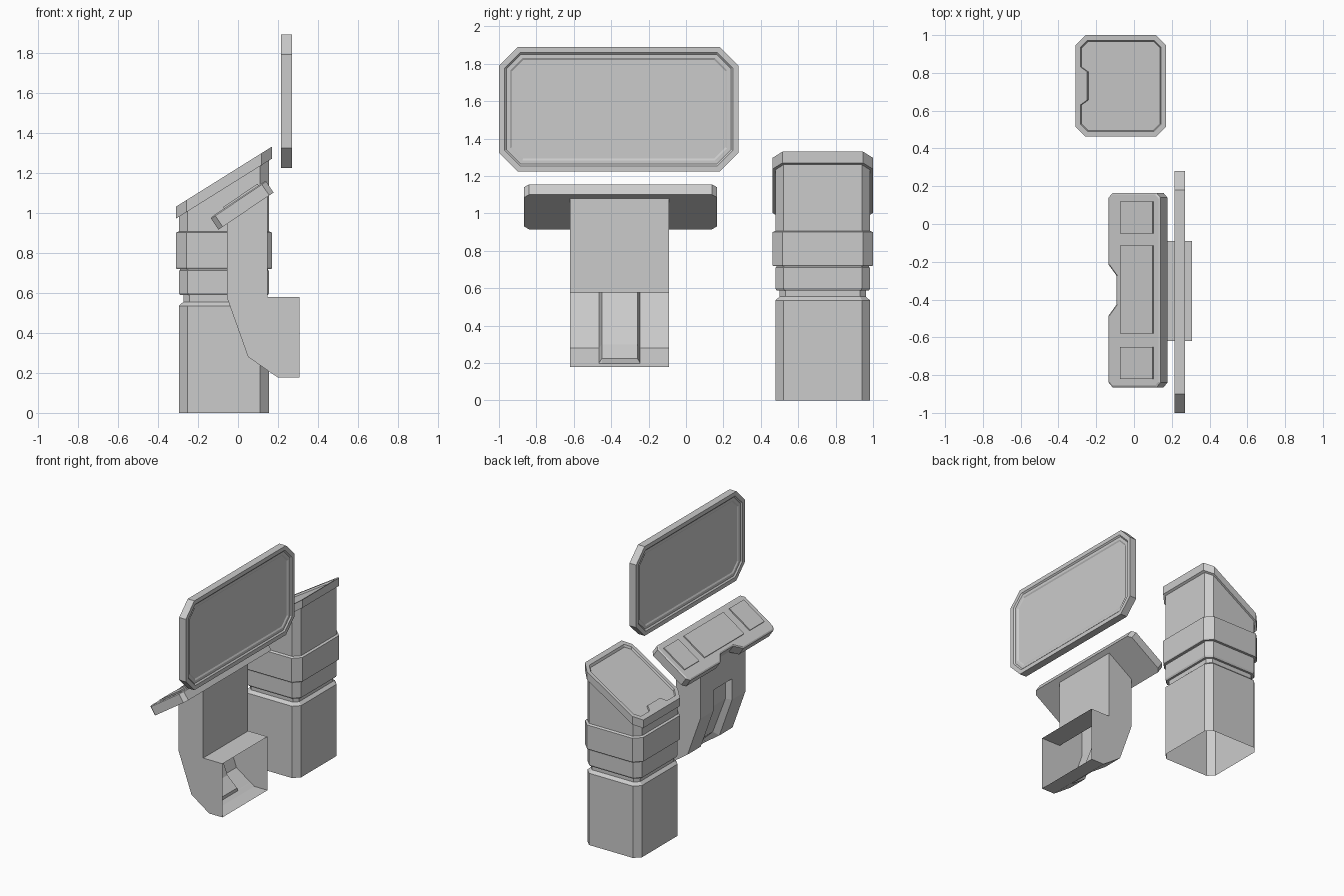
import bpy, bmesh, math

if "Cube" in bpy.data.objects:
    bpy.data.objects.remove(bpy.data.objects["Cube"])


def finish(name, bm):
    bmesh.ops.remove_doubles(bm, verts=bm.verts, dist=1e-5)
    bmesh.ops.recalc_face_normals(bm, faces=bm.faces)
    me = bpy.data.meshes.new(name)
    bm.to_mesh(me)
    bm.free()
    ob = bpy.data.objects.new(name, me)
    bpy.context.collection.objects.link(ob)
    return ob


def octagon(cu, cv, hu, hv, c, inset=0.0, notch=None):
    """Chamfered rectangle; notch = (half width, depth, slope) cut in the -u side."""
    hu, hv, c = hu - inset, hv - inset, c - 0.586 * inset
    pts = [(-hu + c, -hv), (hu - c, -hv), (hu, -hv + c), (hu, hv - c),
           (hu - c, hv), (-hu + c, hv), (-hu, hv - c)]
    if notch:
        w, d, s = notch
        pts += [(-hu, w), (-hu + d, w - s), (-hu + d, -w + s), (-hu, -w)]
    pts.append((-hu, -hv + c))
    return [(cu + u, cv + v) for u, v in pts]


def loft(name, rings, start=False, end=False):
    bm = bmesh.new()
    vr = [[bm.verts.new(p) for p in r] for r in rings]
    n = len(vr[0])
    for a, b in zip(vr, vr[1:]):
        for i in range(n):
            j = (i + 1) % n
            bm.faces.new((a[i], a[j], b[j], b[i]))
    if start:
        bm.faces.new(vr[0][::-1])
    if end:
        bm.faces.new(vr[-1])
    return finish(name, bm)


# Pedestal body: open-bottomed chamfered column with groove and band
def slope(x):
    return 0.97 + (x + 0.31) * 0.625


PX, PY, HX, HY = -0.07, 0.731, 0.225, 0.253
levels = [(0, 0), (0.535, 0), (0.555, 0.022), (0.588, 0.022), (0.588, 0.006),
          (0.6, 0), (0.71, 0), (0.713, 0.006), (0.718, 0.006), (0.718, -0.012),
          (0.725, -0.0155), (0.9, -0.0155), (0.907, 0)]
rings = [[(x, y, z) for x, y in octagon(PX, PY, HX, HY, 0.044, i)] for z, i in levels]
rings.append([(x, y, slope(x)) for x, y in octagon(PX, PY, HX, HY, 0.044)])
loft("pedestal_body", rings)

# Pedestal cap: slanted frame with a notched recessed display
cap = [(0.0, 0.0, 0), (-0.0155, 0.0, 0), (-0.0155, 0.06, 0),
       (0.012, 0.06, 0.035), (0.018, 0.045, 0.035)]
loft("pedestal_display",
     [[(x, y, slope(x) + h) for x, y in
       octagon(PX, PY, HX, HY, 0.044, i, (0.1, d, 0.025))] for i, h, d in cap], end=True)

# Wall screen: double-stepped recess on both faces
step = [(0.07, 0.012), (0.06, 0.018), (0.04, 0.018), (0.03, 0.0275), (0.0, 0.0275)]
profile = [(i, -h) for i, h in step] + [(i, h) for i, h in reversed(step)]
loft("wall_screen",
     [[(0.2425 + h, y, z) for z, y in octagon(1.557, -0.36, 0.333, 0.64, 0.1, i)]
      for i, h in profile], True, True)

# Console panel: tilted slab with a notch in the near edge
A = math.atan2(0.185, 0.275)
CA, SA = math.cos(A), math.sin(A)


def tilt(s, y, n):
    return (-0.138 + s * CA - n * SA, y, 0.975 + s * SA + n * CA)


PN = (0.135, 0.052, 0.06)
loft("console_panel",
     [[tilt(s, y, n) for s, y in octagon(0.166, -0.35, 0.166, 0.515, 0.026, i, PN)]
      for i, n in [(0, -0.072), (0, -0.006), (0.01, 0)]], True, True)

# Console pads: thin raised plates
for k, (y0, y1) in enumerate([(-0.82, -0.65), (-0.58, -0.115), (-0.05, 0.12)]):
    loft(f"console_pad_{k + 1}",
         [[tilt(s, y, n) for s, y in ((0.083, y0), (0.29, y0), (0.29, y1), (0.083, y1))]
          for n in (-0.002, 0.009)], end=True)

# Console arm: (outer profile x, z, channel floor x, z); mounting side stays open
chain = [(-0.055, 0.945, -0.055, 0.945), (-0.055, 0.73, -0.055, 0.73),
         (-0.055, 0.725, -0.01, 0.725), (-0.055, 0.575, -0.01, 0.575),
         (0.05, 0.28, 0.095, 0.30), (0.165, 0.2, 0.175, 0.225),
         (0.17, 0.197, 0.17, 0.197), (0.198, 0.178, 0.198, 0.178),
         (0.306, 0.178, 0.306, 0.178),
         (0.306, 0.578, 0.306, 0.578), (0.147, 0.578, 0.147, 0.578),
         (0.147, 1.09, 0.147, 1.09)]
stations = [(-0.62, 0), (-0.465, 0), (-0.45, 1), (-0.26, 1), (-0.245, 0), (-0.09, 0)]
bm = bmesh.new()
cols = [[bm.verts.new((p[2 * m], y, p[2 * m + 1])) for p in chain] for y, m in stations]
for a, b in zip(cols, cols[1:]):
    for i in range(len(chain) - 1):
        if i != 8:
            bm.faces.new((a[i], a[i + 1], b[i + 1], b[i]))
bm.faces.new(cols[0])
bm.faces.new(cols[-1][::-1])
finish("console_arm", bm)
